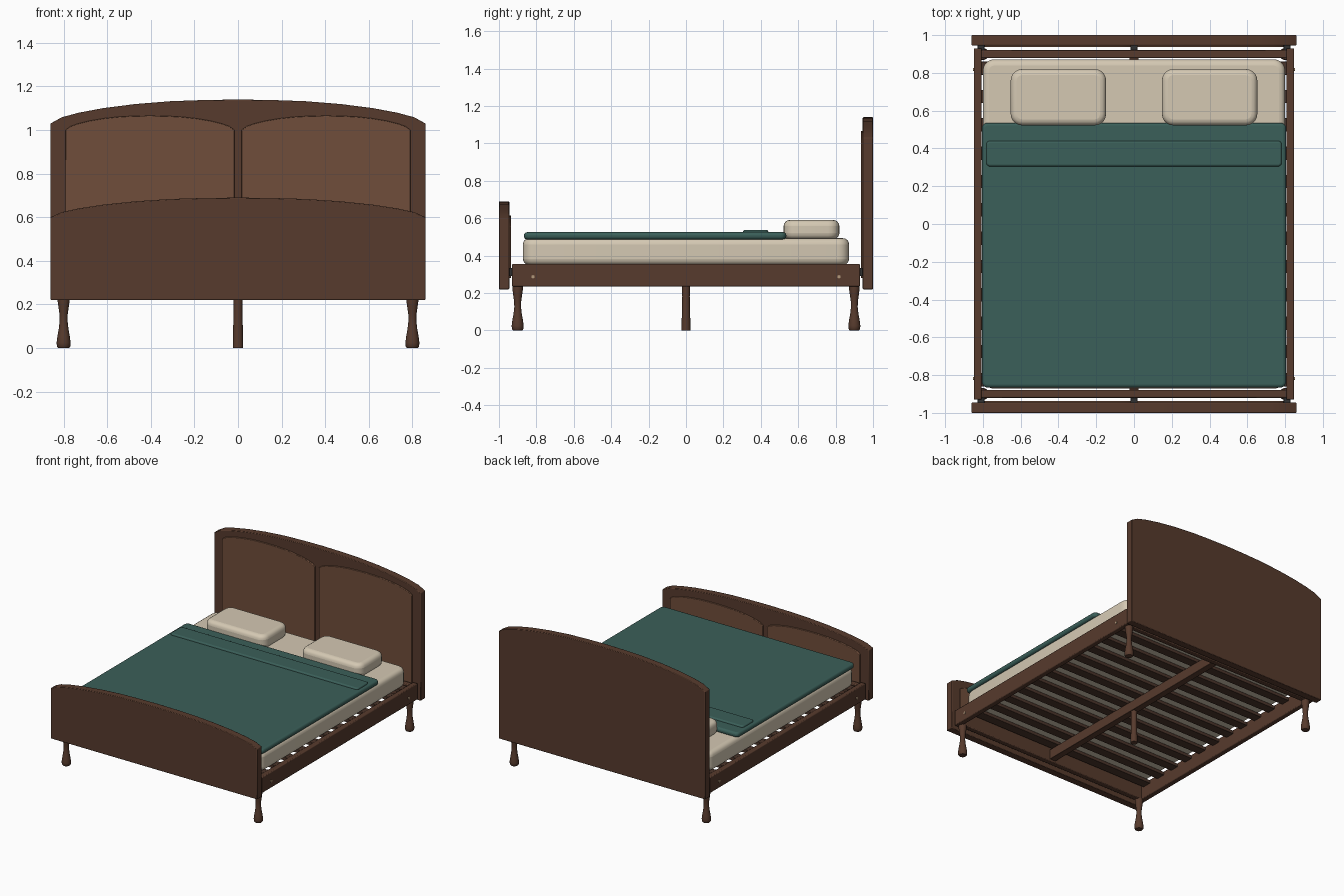
import bpy, bmesh, math
from mathutils import Matrix

if "Cube" in bpy.data.objects:
    bpy.data.objects.remove(bpy.data.objects["Cube"])


def material(name, rgb):
    m = bpy.data.materials.new(name)
    m.diffuse_color = (*rgb, 1)
    m.use_nodes = True
    m.node_tree.nodes["Principled BSDF"].inputs["Base Color"].default_value = m.diffuse_color
    return m


WOOD = material("dark_wood", (0.095, 0.043, 0.026))
PANEL = material("panel_wood", (0.16, 0.075, 0.043))
SLAT = material("slat_wood", (0.07, 0.035, 0.023))
LINEN = material("linen", (0.66, 0.58, 0.45))
TEAL = material("teal_blanket", (0.043, 0.115, 0.1))
BRASS = material("brass", (0.45, 0.32, 0.2))
METAL = material("dark_metal", (0.03, 0.03, 0.03))


def finish(name, bm, mat, bevel=0, segments=2, smooth=35):
    bmesh.ops.recalc_face_normals(bm, faces=bm.faces)
    me = bpy.data.meshes.new(name)
    bm.to_mesh(me)
    bm.free()
    ob = bpy.data.objects.new(name, me)
    bpy.context.collection.objects.link(ob)
    me.materials.append(mat)
    if bevel:
        b = ob.modifiers.new("bevel", 'BEVEL')
        b.width, b.segments, b.limit_method = bevel, segments, 'ANGLE'
    bpy.ops.object.select_all(action='DESELECT')
    ob.select_set(True)
    bpy.context.view_layer.objects.active = ob
    bpy.ops.object.shade_smooth_by_angle(angle=math.radians(smooth))
    return ob


def box(name, x, y, z, mat, bevel=0, segments=2, corner=0):
    """Box from (min, max) ranges; corner rounds the upright edges first."""
    bm = bmesh.new()
    size = [r[1] - r[0] for r in (x, y, z)]
    mid = [(r[1] + r[0]) / 2 for r in (x, y, z)]
    bmesh.ops.create_cube(bm, size=1, matrix=Matrix.Translation(mid) @ Matrix.Diagonal((*size, 1)))
    if corner:
        upright = [e for e in bm.edges if abs(e.verts[0].co.z - e.verts[1].co.z) > 1e-4]
        bmesh.ops.bevel(bm, geom=upright, offset=corner, segments=5, profile=0.5, affect='EDGES')
    return finish(name, bm, mat, bevel, segments)


def lathe(name, profile, x, y, mat, sides=20):
    bm = bmesh.new()
    rings = [[bm.verts.new((x + r * math.cos(2 * math.pi * i / sides),
                            y + r * math.sin(2 * math.pi * i / sides), z))
              for i in range(sides)] for r, z in profile]
    for a, b in zip(rings, rings[1:]):
        for i in range(sides):
            j = (i + 1) % sides
            bm.faces.new((a[i], a[j], b[j], b[i]))
    bm.faces.new(rings[0])
    bm.faces.new(rings[-1])
    return finish(name, bm, mat, smooth=50)


# arch height as fractions of half width and rise
ARCH = [(1, 0), (0.94, 0.26), (0.85, 0.45), (0.72, 0.64), (0.55, 0.81),
        (0.36, 0.93), (0.18, 0.98), (0, 1)]


def arched_board(name, cx, half, y, bottom, edge, top, mat, bevel):
    shape = ARCH + [(-t, h) for t, h in reversed(ARCH[:-1])]
    pts = [(cx + half, bottom)] + [(cx + half * t, edge + (top - edge) * h) for t, h in shape]
    pts.append((cx - half, bottom))
    bm = bmesh.new()
    face = bm.faces.new([bm.verts.new((px, y[0], pz)) for px, pz in pts])
    out = bmesh.ops.extrude_face_region(bm, geom=[face])
    for v in out["geom"]:
        if isinstance(v, bmesh.types.BMVert):
            v.co.y = y[1]
    return finish(name, bm, mat, bevel, 2, 25)


# headboard and footboard, each with two raised arched panels facing the mattress
arched_board("headboard", 0, 0.86, (0.945, 1.0), 0.22, 1.03, 1.14, WOOD, 0.004)
arched_board("footboard", 0, 0.86, (-1.0, -0.945), 0.22, 0.60, 0.69, WOOD, 0.004)
for side, s in (("left", -1), ("right", 1)):
    arched_board(f"headboard_panel_{side}", s * 0.404, 0.388, (0.936, 0.95),
                 0.28, 1.0, 1.066, PANEL, 0.003)
    arched_board(f"footboard_panel_{side}", s * 0.404, 0.388, (-0.95, -0.936),
                 0.28, 0.555, 0.615, PANEL, 0.003)

# rails, bolts, corner legs and brackets
leg = [(0.025, 0), (0.031, 0.008), (0.032, 0.025), (0.029, 0.05), (0.022, 0.09),
       (0.018, 0.125), (0.019, 0.155), (0.024, 0.19), (0.028, 0.22), (0.028, 0.24)]
for side, s in (("left", -1), ("right", 1)):
    box(f"side_rail_{side}", sorted((s * 0.807, s * 0.848)), (-0.93, 0.93), (0.235, 0.355), WOOD, 0.006)
    for end, e in (("front", -1), ("back", 1)):
        lathe(f"{end}_leg_{side}", leg, s * 0.80, e * 0.90, WOOD)
        bm = bmesh.new()
        bmesh.ops.create_cone(bm, cap_ends=True, segments=16, radius1=0.009, radius2=0.009, depth=0.012,
                              matrix=Matrix.Translation((s * 0.847, e * 0.818, 0.287))
                              @ Matrix.Rotation(math.pi / 2, 4, 'Y'))
        finish(f"{end}_bolt_{side}", bm, BRASS)
for end, e in (("front", -1), ("back", 1)):
    box(f"{end}_end_rail", (-0.81, 0.81), sorted((e * 0.878, e * 0.92)), (0.235, 0.352), WOOD, 0.006)
    for n, x in enumerate((-0.81, 0, 0.81)):
        box(f"{end}_bracket_{n + 1}", (x - 0.018, x + 0.018), sorted((e * 0.915, e * 0.948)),
            (0.29, 0.335), METAL, 0.002)

# centre support and slats
box("centre_beam", (-0.025, 0.025), (-0.88, 0.88), (0.25, 0.325), WOOD, 0.003)
lathe("centre_leg", [(0.024, 0), (0.024, 0.015), (0.02, 0.18), (0.022, 0.255)], 0, 0, WOOD)
for i in range(12):
    y = -0.825 + i * 0.15
    box(f"slat_{i + 1}", (-0.81, 0.81), (y - 0.035, y + 0.035), (0.325, 0.35), SLAT, 0.002)

# mattress, blanket with its folded band, and pillows
box("mattress", (-0.80, 0.80), (-0.872, 0.872), (0.35, 0.493), LINEN, 0.033, 4, 0.06)
box("blanket", (-0.805, 0.805), (-0.866, 0.536), (0.487, 0.525), TEAL, 0.015, 3, 0.03)
box("blanket_fold", (-0.782, 0.782), (0.305, 0.44), (0.512, 0.537), TEAL, 0.01, 3, 0.02)
for side, s in (("left", -1), ("right", 1)):
    box(f"pillow_{side}", sorted((s * 0.148, s * 0.653)), (0.522, 0.82), (0.488, 0.59), LINEN, 0.032, 4, 0.06)
